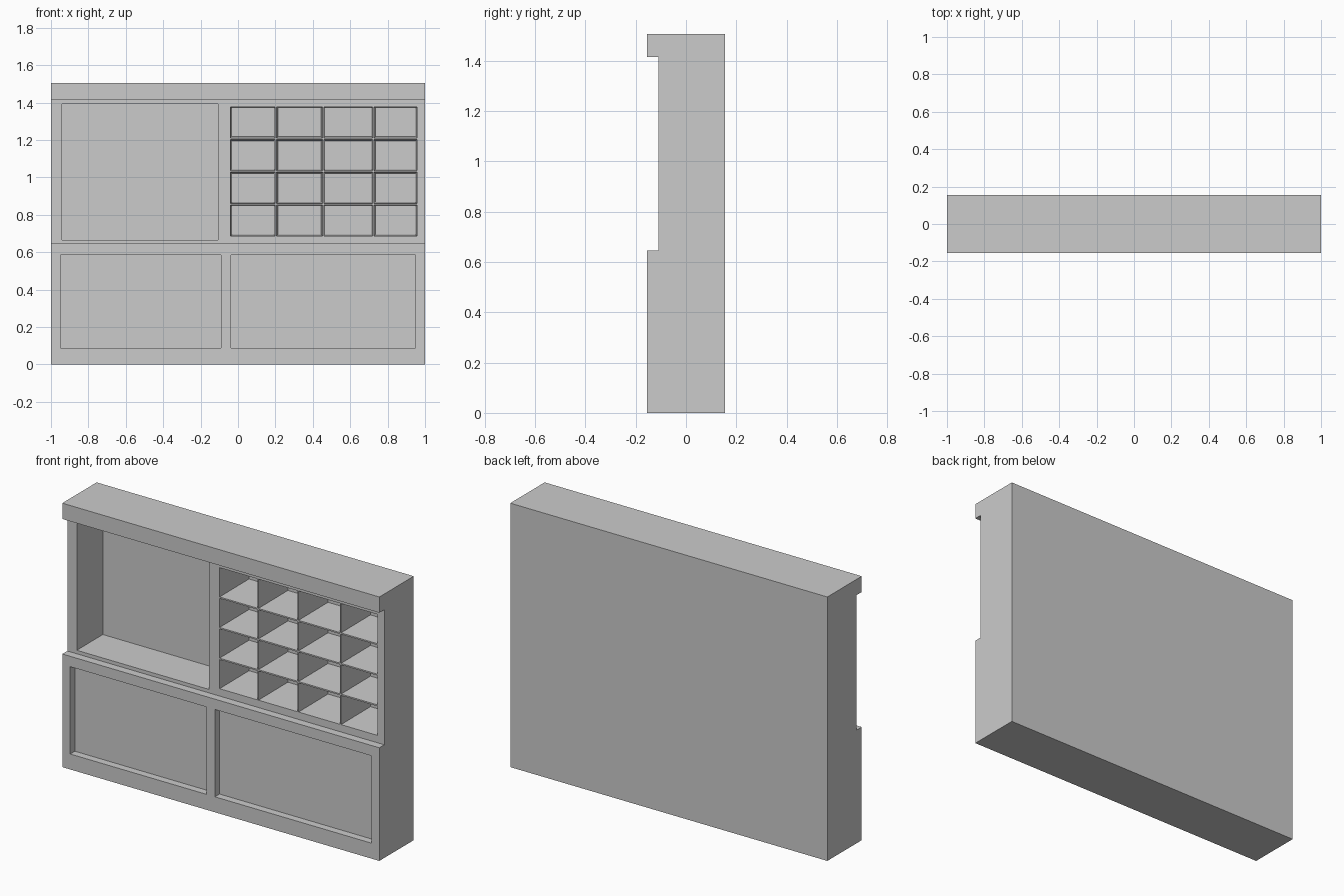
import bpy
import bmesh

if "Cube" in bpy.data.objects:
    bpy.data.objects.remove(bpy.data.objects["Cube"])

HALF_W, FRONT, BACK, TOP = 1.0, -0.155, 0.155, 1.505
SHELF_FRONT = -0.11


def finish(bm, name):
    bmesh.ops.recalc_face_normals(bm, faces=bm.faces)
    mesh = bpy.data.meshes.new(name)
    bm.to_mesh(mesh)
    bm.free()
    obj = bpy.data.objects.new(name, mesh)
    bpy.context.collection.objects.link(obj)
    return obj


# Cabinet body: side profile (y, z) swept across the width
profile = [(FRONT, 0), (BACK, 0), (BACK, TOP), (FRONT, TOP), (FRONT, 1.415),
           (SHELF_FRONT, 1.415), (SHELF_FRONT, 0.645), (FRONT, 0.645)]
bm = bmesh.new()
side = bm.faces.new([bm.verts.new((-HALF_W, y, z)) for y, z in profile])
swept = bmesh.ops.extrude_face_region(bm, geom=[side])["geom"]
bmesh.ops.translate(bm, vec=(2 * HALF_W, 0, 0),
                    verts=[v for v in swept if isinstance(v, bmesh.types.BMVert)])
cabinet = finish(bm, "wall_cabinet")


def add_pocket(bm, x0, x1, z0, z1, front, back, inset=0.0):
    """Box-shaped pocket, narrowing by inset between front and back."""
    rings = []
    for y, i in ((front - 0.03, 0), (front, 0), (back, inset)):
        rings.append([bm.verts.new((x, y, z)) for x, z in (
            (x0 + i, z0 + i), (x1 - i, z0 + i), (x1 - i, z1 - i), (x0 + i, z1 - i))])
    bm.faces.new(rings[0])
    bm.faces.new(rings[-1])
    for a, b in zip(rings, rings[1:]):
        for k in range(4):
            n = (k + 1) % 4
            bm.faces.new((a[k], a[n], b[n], b[k]))


bm = bmesh.new()
# Large open shelf
add_pocket(bm, -0.94, -0.107, 0.665, 1.392, SHELF_FRONT, 0.125)
# Shallow lower door panels
for x0, x1 in ((-0.95, -0.09), (-0.037, 0.95)):
    add_pocket(bm, x0, x1, 0.088, 0.586, FRONT, -0.113)
# Pigeonholes
columns = [(-0.039, 0.199), (0.206, 0.452), (0.459, 0.72), (0.727, 0.956)]
rows = [(0.687, 0.853), (0.861, 1.028), (1.036, 1.202), (1.21, 1.377)]
for x0, x1 in columns:
    for z0, z1 in rows:
        add_pocket(bm, x0, x1, z0, z1, SHELF_FRONT, 0.145, 0.007)
cutter = finish(bm, "pocket_cutter")
cutter.hide_render = True

# Carve the pockets and discard the cutter
carve = cabinet.modifiers.new("carve_pockets", "BOOLEAN")
carve.operation = "DIFFERENCE"
carve.solver = "EXACT"
carve.object = cutter
bpy.context.view_layer.objects.active = cabinet
bpy.ops.object.modifier_apply(modifier=carve.name)
bpy.data.objects.remove(cutter)
